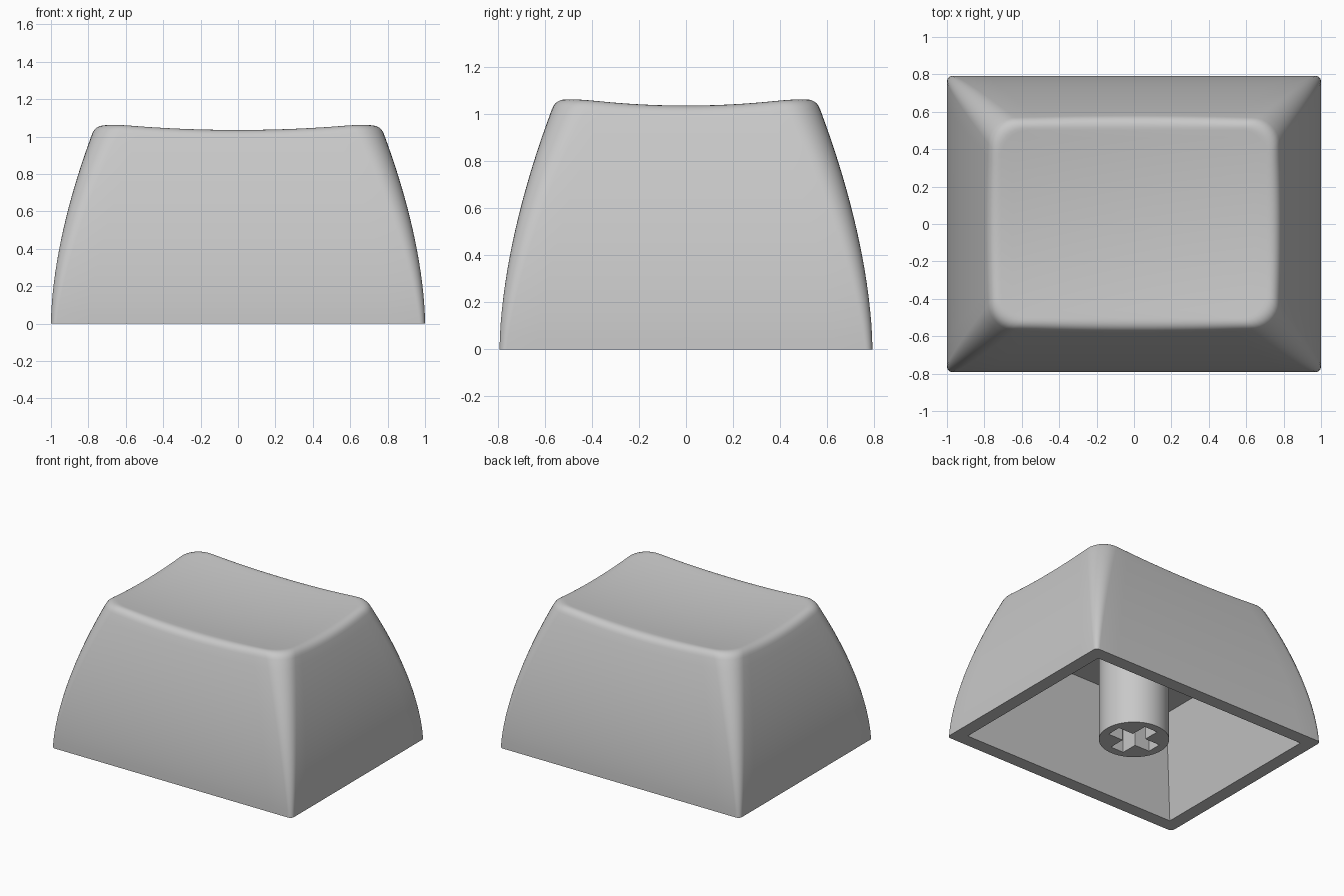
import bpy, bmesh, math

cube = bpy.data.objects.get("Cube")
if cube:
    bpy.data.objects.remove(cube, do_unlink=True)

grey = bpy.data.materials.new("plain_grey")
grey.use_nodes = True
colour = (0.58, 0.58, 0.58, 1)
grey.diffuse_color = colour
grey.node_tree.nodes["Principled BSDF"].inputs["Base Color"].default_value = colour


def loft(name, rings):
    """Solid made of stacked rings of equal point count, capped at both ends."""
    bm = bmesh.new()
    loops = [[bm.verts.new(p) for p in ring] for ring in rings]
    n = len(loops[0])
    for a, b in zip(loops, loops[1:]):
        for i in range(n):
            j = (i + 1) % n
            bm.faces.new((a[i], a[j], b[j], b[i]))
    bm.faces.new(loops[0][::-1])
    bm.faces.new(loops[-1])
    bmesh.ops.recalc_face_normals(bm, faces=bm.faces)
    mesh = bpy.data.meshes.new(name)
    bm.to_mesh(mesh)
    bm.free()
    mesh.materials.append(grey)
    obj = bpy.data.objects.new(name, mesh)
    bpy.context.collection.objects.link(obj)
    return obj


def prism(name, profile, z0, z1):
    return loft(name, [[(x, y, z) for x, y in profile] for z in (z0, z1)])


def activate(obj):
    bpy.ops.object.select_all(action="DESELECT")
    obj.select_set(True)
    bpy.context.view_layer.objects.active = obj


def cut(obj, cutter):
    activate(obj)
    mod = obj.modifiers.new("cut", "BOOLEAN")
    mod.operation = "DIFFERENCE"
    mod.solver = "EXACT"
    mod.object = cutter
    bpy.ops.object.modifier_apply(modifier=mod.name)
    bpy.data.objects.remove(cutter, do_unlink=True)


def outline(hx, hy, r, arc=8, side=12):
    """Rounded rectangle with subdivided straight sides."""
    corners = []
    for k, (sx, sy) in enumerate(((1, 1), (-1, 1), (-1, -1), (1, -1))):
        angles = [(k + i / arc) * math.pi / 2 for i in range(arc + 1)]
        corners.append([(sx * (hx - r) + r * math.cos(t),
                         sy * (hy - r) + r * math.sin(t)) for t in angles])
    pts = []
    for k in range(4):
        pts += corners[k]
        (ax, ay), (bx, by) = corners[k][-1], corners[(k + 1) % 4][0]
        pts += [(ax + (bx - ax) * i / side, ay + (by - ay) * i / side)
                for i in range(1, side)]
    return pts


def dish(x, y):
    return 1.0 + 0.042 * ((x / 0.78) ** 2 + (y / 0.56) ** 2)


def wall(z, inset=0.0):
    lean = 0.215 * z ** 1.72 + inset
    return outline(1.0 - lean, 0.792 - lean, 0.03 + 0.11 * z)


# Curved outer walls
edge = wall(1.04)
inner = wall(1.04, 0.06)
tops = [dish(x, y) for x, y in edge]


def wall_point(i, z):
    return (*wall(z)[i], z)


count = range(len(edge))
start = [wall_point(i, tops[i] - 0.05) for i in count]
rings = [[wall_point(i, start[i][2] * s / 18) for i in count] for s in range(18)]

# Rounded rim between walls and dish
peak = [wall_point(i, tops[i]) for i in count]
end = [(x, y, dish(x, y)) for x, y in inner]
for s in range(8):
    t = s / 7
    rings.append([tuple((1 - t) ** 2 * a + 2 * t * (1 - t) * b + t * t * c
                        for a, b, c in zip(start[i], peak[i], end[i])) for i in count])

# Dished top
for s in range(11, 0, -1):
    f = s / 12
    rings.append([(x * f, y * f, dish(x * f, y * f)) for x, y in inner])
shell = loft("cap_shell", rings)

# Hollow underside with straight tapering walls
square = ((1, 1), (-1, 1), (-1, -1), (1, -1))
levels = ((0.91, 0.702, -0.04), (0.73, 0.525, 0.71))
cut(shell, loft("cavity_cutter", [[(sx * hx, sy * hy, z) for sx, sy in square]
                                  for hx, hy, z in levels]))

# Central stem with a cross-shaped socket
circle = [(0.24 * math.cos(i * math.tau / 64), 0.24 * math.sin(i * math.tau / 64))
          for i in range(64)]
stem = prism("stem", circle, 0, 0.74)
w, l = 0.055, 0.18
cross = []
for k in range(4):
    c, s = round(math.cos(k * math.pi / 2)), round(math.sin(k * math.pi / 2))
    cross += [(c * x - s * y, s * x + c * y) for x, y in ((l, -w), (l, w), (w, w))]
cut(stem, prism("socket_cutter", cross, -0.05, 0.4))

for obj in (shell, stem):
    activate(obj)
    bpy.ops.object.shade_smooth_by_angle(angle=math.radians(35))
